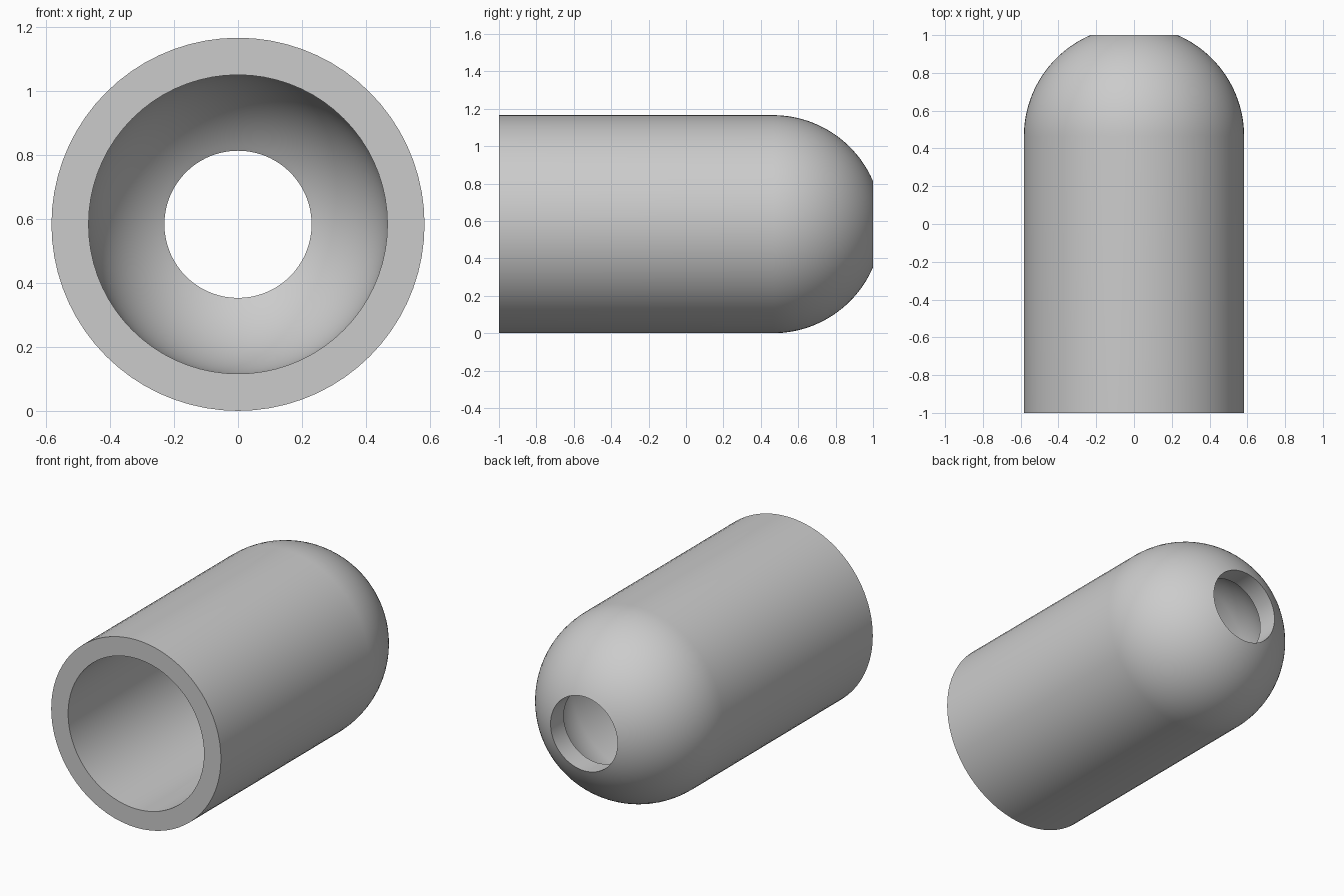
import bpy, bmesh
from math import sin, cos, asin, sqrt, pi, radians
from mathutils import Matrix

if "Cube" in bpy.data.objects:
    bpy.data.objects.remove(bpy.data.objects["Cube"], do_unlink=True)

OUTER, INNER, HOLE = 0.583, 0.467, 0.23
SEGMENTS, DOME_STEPS = 72, 24
DOME_Y = 1 - sqrt(OUTER**2 - HOLE**2)   # centre of the domed end

grey = bpy.data.materials.new("plain_grey")
grey.use_nodes = True
colour = (0.6, 0.6, 0.6, 1)
grey.diffuse_color = colour
grey.node_tree.nodes["Principled BSDF"].inputs["Base Color"].default_value = colour


def dome_arc(radius):
    """Points (radius, y) from the dome's rim to the edge of the hole."""
    end = pi / 2 - asin(HOLE / radius)
    angles = [end * i / DOME_STEPS for i in range(DOME_STEPS + 1)]
    return [(radius * cos(a), DOME_Y + radius * sin(a)) for a in angles]


# Closed wall profile: outside front to back, then inside back to front
profile = [(OUTER, -1)] + dome_arc(OUTER) + dome_arc(INNER)[::-1] + [(INNER, -1)]

# Revolve the wall around the long axis
bm = bmesh.new()
rings = []
for s in range(SEGMENTS):
    turn = Matrix.Rotation(2 * pi * s / SEGMENTS, 4, 'Y')
    rings.append([bm.verts.new(turn @ bm.verts.new((r, y, 0)).co) for r, y in profile])
bmesh.ops.delete(bm, geom=[v for v in bm.verts if v not in {w for g in rings for w in g}],
                 context='VERTS')
for s, ring in enumerate(rings):
    following = rings[(s + 1) % SEGMENTS]
    for i in range(len(profile)):
        j = (i + 1) % len(profile)
        bm.faces.new((ring[i], ring[j], following[j], following[i]))
bmesh.ops.recalc_face_normals(bm, faces=bm.faces)

mesh = bpy.data.meshes.new("domed_tube")
bm.to_mesh(mesh)
bm.free()
mesh.materials.append(grey)
tube = bpy.data.objects.new("domed_tube", mesh)
tube.location.z = OUTER
bpy.context.collection.objects.link(tube)

# Smooth walls with crisp rims
bpy.ops.object.select_all(action='DESELECT')
tube.select_set(True)
bpy.context.view_layer.objects.active = tube
bpy.ops.object.shade_smooth_by_angle(angle=radians(30))
